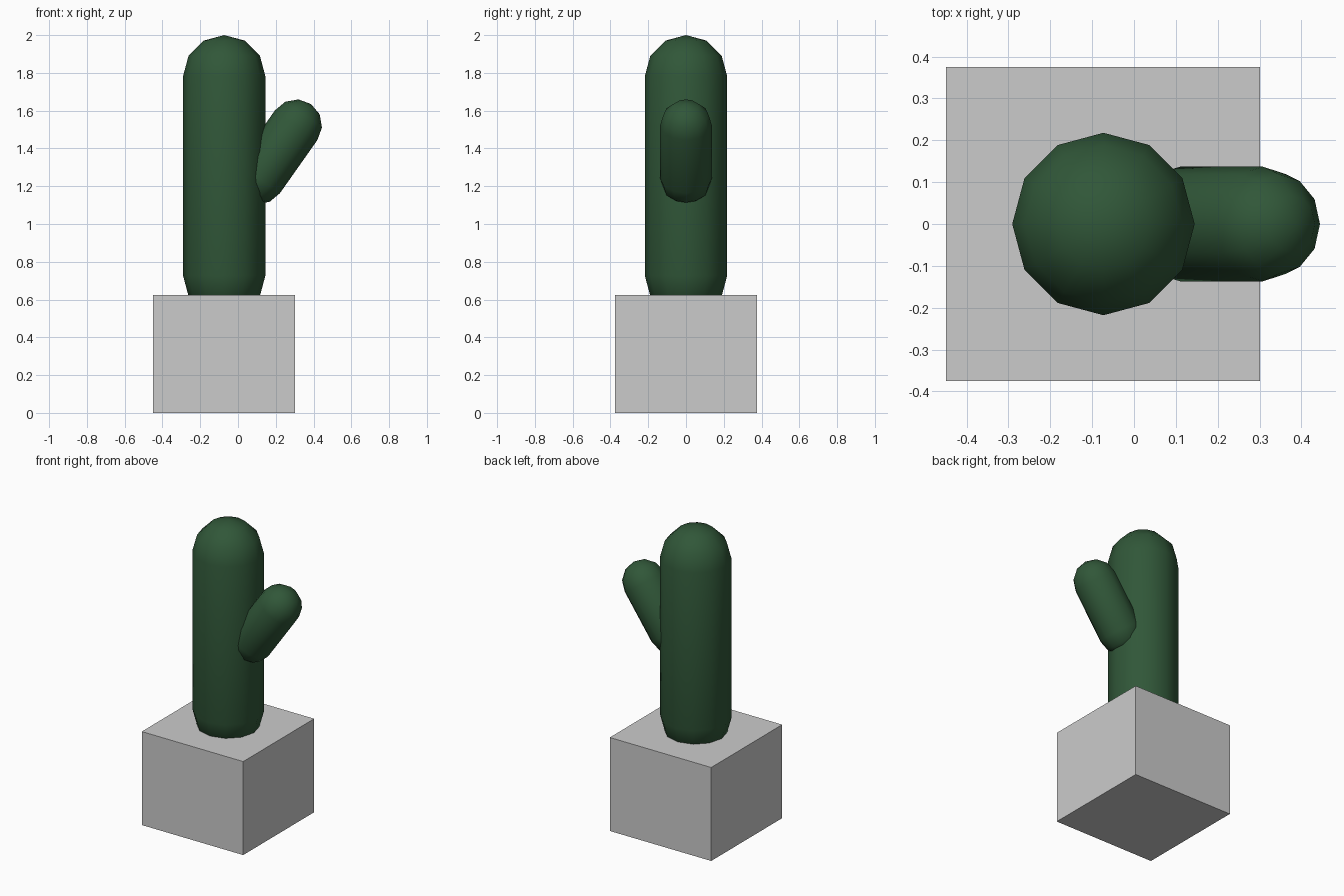
import bpy, bmesh
from math import sin, cos, pi, tau
from mathutils import Vector

if "Cube" in bpy.data.objects:
    bpy.data.objects.remove(bpy.data.objects["Cube"])

SIDES = 12

green = bpy.data.materials.new("cactus_green")
green.diffuse_color = (0.03, 0.095, 0.04, 1)
green.use_nodes = True
green.node_tree.nodes["Principled BSDF"].inputs["Base Color"].default_value = green.diffuse_color


def capsule(name, start, end, radius):
    """Twelve-sided capsule between two dome centres."""
    start, end = Vector(start), Vector(end)
    axis = end - start
    # Half profile: lower dome, then upper dome, in 30 degree steps
    profile = []
    for base, first in ((0, -3), (axis.length, 0)):
        for k in range(first, first + 4):
            a = k * pi / 6
            profile.append((radius * cos(a), 0, base + radius * sin(a)))
    bm = bmesh.new()
    verts = [bm.verts.new(p) for p in profile]
    edges = [bm.edges.new(pair) for pair in zip(verts, verts[1:])]
    bmesh.ops.spin(bm, geom=verts + edges, cent=(0, 0, 0), axis=(0, 0, 1),
                   angle=tau, steps=SIDES)
    bmesh.ops.remove_doubles(bm, verts=bm.verts, dist=1e-4)
    bmesh.ops.recalc_face_normals(bm, faces=bm.faces)
    for f in bm.faces:
        f.smooth = True
    mesh = bpy.data.meshes.new(name)
    bm.to_mesh(mesh)
    bm.free()
    mesh.materials.append(green)
    obj = bpy.data.objects.new(name, mesh)
    obj.location = start
    # Tilt about y only, so the facets stay aligned with the front view
    obj.rotation_euler.y = Vector((0, 0, 1)).angle(axis)
    bpy.context.collection.objects.link(obj)
    return obj


# Square pot
bpy.ops.mesh.primitive_cube_add(size=1, location=(-0.074, 0, 0.3125))
pot = bpy.context.object
pot.name = "pot"
pot.scale = (0.75, 0.75, 0.625)

# Main stem, its lower dome sunk in the pot
capsule("stem", (-0.073, 0, 0.727), (-0.073, 0, 1.782), 0.218)

# Side arm leaning to the right
capsule("arm", (0.11, 0, 1.242), (0.308, 0, 1.523), 0.137)
